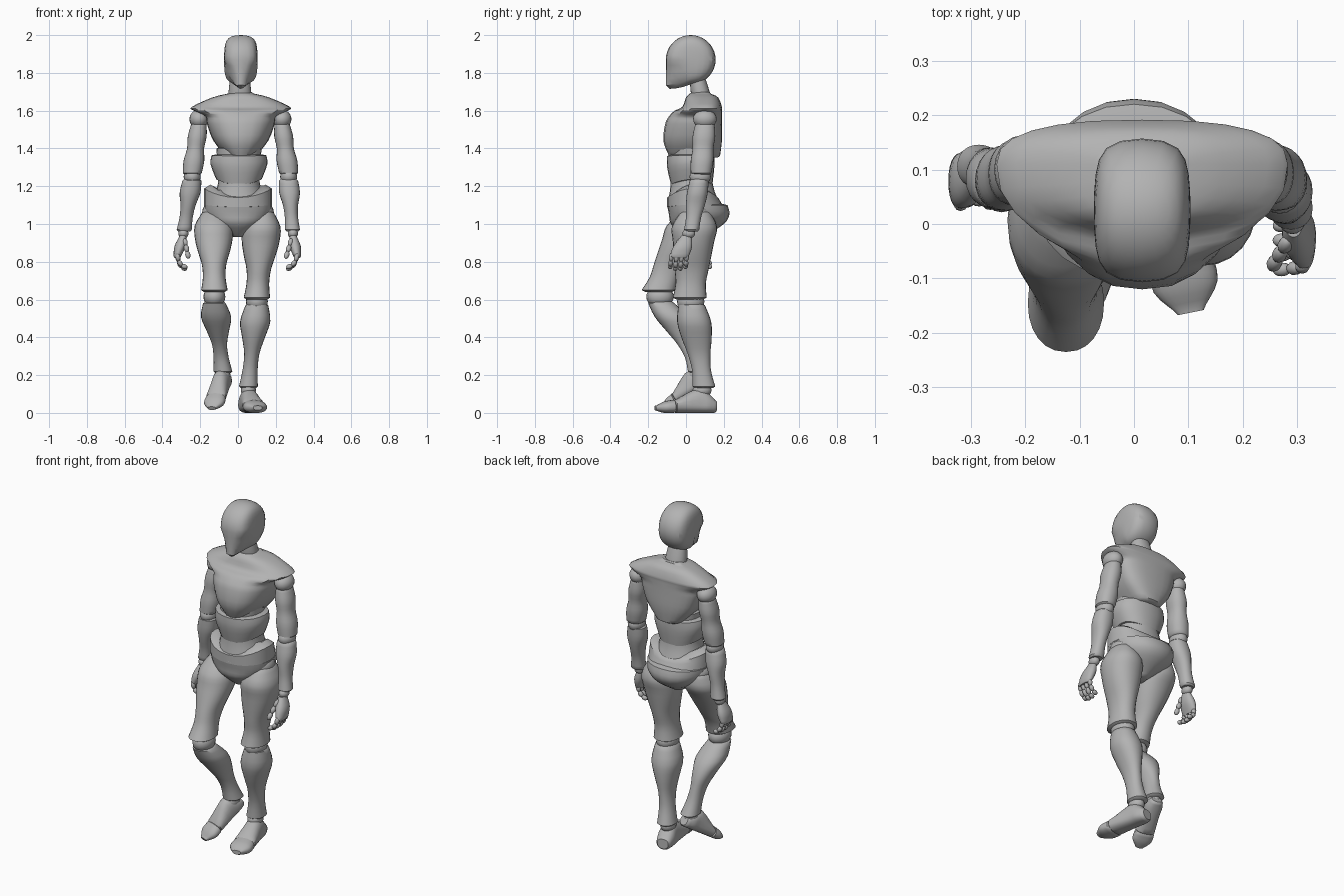
import bpy
import bmesh
from math import cos, sin, tanh, hypot, pi, radians, copysign
from mathutils import Vector, Matrix

default_cube = bpy.data.objects.get("Cube")
if default_cube:
    bpy.data.objects.remove(default_cube, do_unlink=True)

# One plain grey for the whole figure
shade = (0.45, 0.45, 0.45, 1)
grey = bpy.data.materials.new("matte_grey")
grey.use_nodes = True
grey.diffuse_color = shade
grey.node_tree.nodes["Principled BSDF"].inputs["Base Color"].default_value = shade


def finish(name, bm, crease_angle=42):
    """Turn a bmesh into a named, smooth-shaded object."""
    bmesh.ops.recalc_face_normals(bm, faces=bm.faces)
    mesh = bpy.data.meshes.new(name)
    bm.to_mesh(mesh)
    bm.free()
    mesh.materials.append(grey)
    mesh.shade_smooth()
    mesh.set_sharp_from_angle(angle=radians(crease_angle))
    obj = bpy.data.objects.new(name, mesh)
    bpy.context.collection.objects.link(obj)


def refine(rows, steps=3):
    """Insert smoothly curved in-between cross-sections."""
    rows = [Vector(row) for row in rows]
    last = len(rows) - 1
    result = []
    for index in range(last):
        start, end = rows[index], rows[index + 1]
        leave = (end - rows[max(index - 1, 0)]) / 2
        arrive = (rows[min(index + 2, last)] - start) / 2
        for step in range(steps):
            t = step / steps
            ease = t * t * (3 - 2 * t)
            result.append(start.lerp(end, ease) + leave * (t * (1 - t) ** 2)
                          - arrive * (t * t * (1 - t)))
    return result + [rows[last]]


def softened_rim(edge, neighbour):
    """A slightly smaller ring just beyond the end of a part."""
    height, x, y, *radii = edge
    height += copysign(0.009, height - neighbour[0])
    return (height, x, y, *[radius * 0.8 for radius in radii])


def skin(name, rows, square=0.92, dip=0, frame=None, sides=24):
    """Skin rings of (height, x, y, half width, front depth, back depth).

    The first ring rises by dip at its sides; the rise fades to the last ring."""
    rings = refine(rows)
    rings = [softened_rim(rings[0], rings[1]), *rings, softened_rim(rings[-1], rings[-2])]
    bm = bmesh.new()
    loops = []
    for order, (height, x, y, width, front, back) in enumerate(rings):
        rise = dip * (1 - order / (len(rings) - 1))
        loop = []
        for corner in range(sides):
            angle = 2 * pi * corner / sides
            c, s = cos(angle), sin(angle)
            depth = back if s > 0 else front
            loop.append(bm.verts.new((x + copysign(abs(c) ** square, c) * width,
                                      y + copysign(abs(s) ** square, s) * depth,
                                      height + rise * c * c)))
        loops.append(loop)
    for low, high in zip(loops, loops[1:]):
        for corner in range(sides):
            previous = corner - 1
            bm.faces.new((low[previous], low[corner], high[corner], high[previous]))
    bm.faces.new(loops[0])
    bm.faces.new(loops[-1])
    if frame:
        bm.transform(frame)
    finish(name, bm)


def body(name, x, y, profile, **options):
    """A part round one axis; profile holds (height, half width, front, back)."""
    skin(name, [(height, x, y, *radii) for height, *radii in profile], **options)


def limb(name, start, end, profile, bow=0):
    """A limb between two points; profile holds evenly spaced (half width, depth)."""
    rows = []
    for index, (width, depth) in enumerate(profile):
        t = index / (len(profile) - 1)
        x, y, z = Vector(start).lerp(Vector(end), t)
        rows.append((z, x, y + bow * sin(pi * t), width, depth, depth))
    skin(name, rows)


def joint(name, above, below, radius):
    """A ball, deeper than wide, halfway between two limb ends."""
    centre = (Vector(above) + Vector(below)) / 2
    place = Matrix.Translation(centre) @ Matrix.Diagonal((radius, radius * 1.25, radius, 1))
    bm = bmesh.new()
    bmesh.ops.create_uvsphere(bm, u_segments=20, v_segments=12, radius=1, matrix=place)
    finish(name, bm)


def bones(name, points, radius):
    """A chain of rounded finger bones through the points."""
    bm = bmesh.new()
    for start, end in zip(points, points[1:]):
        start, end = Vector(start), Vector(end)
        along = end - start
        turn = along.to_track_quat('Z', 'Y').to_matrix().to_4x4()
        size = Matrix.Diagonal((radius, radius, along.length * 0.6, 1))
        place = Matrix.Translation((start + end) / 2) @ turn @ size
        bmesh.ops.create_uvsphere(bm, u_segments=10, v_segments=8, radius=1, matrix=place)
    finish(name, bm)


# Head: a round skull with flattened sides and a square, wedge-shaped jaw
head = bmesh.new()
bmesh.ops.create_uvsphere(head, u_segments=24, v_segments=18, radius=1)
for vert in head.verts:
    across, depth, height = vert.co
    jaw, stretch = 0, 1
    if depth < 0 and height < 0:
        jaw = 2 * depth * height
        stretch = hypot(depth, height) / max(-depth, -height)
    vert.co = (0.015 + 0.095 * tanh(1.7 * across) * (1 - 0.7 * jaw),
               0.025 + 0.132 * depth * stretch,
               1.87 + 0.13 * height * stretch - 0.025 * jaw)
finish("head", head, crease_angle=30)

# Neck and trunk
limb("neck", (.01, .09, 1.62), (.01, .06, 1.78), [(.06, .05), (.06, .05), (.05, .04)])
body("chest", .015, .11, [
    (1.69, .07, .09, .02), (1.67, .15, .11, .06), (1.62, .26, .13, .08), (1.6, .25, .17, .08),
    (1.57, .19, .2, .08), (1.53, .18, .22, .08), (1.44, .145, .23, .08), (1.36, .08, .2, .07)],
     square=0.8)
body("abdomen", .005, .04, [(1.21, .12, .12, .1), (1.3, .15, .14, .11), (1.36, .145, .14, .11)],
     dip=0.03)
body("waist", .005, .04, [(1.4, .12, .12, .1), (1.22, .11, .12, .1), (1.1, .15, .14, .14)])
body("hip_band", 0, .04, [(1.14, .18, .14, .13), (1.09, .18, .14, .16)], dip=0.06)
body("pelvis", 0, .04, [(1.1, .18, .14, .18), (1.05, .17, .13, .19), (1, .13, .12, .16),
                        (.94, .04, .06, .07)])

# Legs: the left stands straight, the right bends with its heel lifted
thigh_profile = [(.06, .08), (.1, .12), (.1, .11), (.085, .1), (.065, .09), (.06, .08),
                 (.07, .09)]
shin_profile = [(.06, .07), (.08, .09), (.06, .08), (.04, .06), (.04, .05), (.05, .06)]
sole_profile = [(.01, .04, .04, .03), (.05, .05, .04, .07), (.1, .05, .04, .09),
                (.22, .06, .04, .03)]
toe_profile = [(.23, .06, .03, .04), (.28, .06, .03, .03), (.32, .03, .02, .01)]
left_leg = dict(hip=(.13, .05, 1.06), knee=(.1, .02, .61), shin=(.1, .03, .57),
                ankle=(.055, .095, .14), bow=0,
                heel=(.04, .16, 0), forward=(.2, -1, 0), size=1)
right_leg = dict(hip=(-.13, .05, 1.06), knee=(-.125, -.145, .65), shin=(-.125, -.13, .58),
                 ankle=(-.08, .07, .22), bow=.025,
                 heel=(-.06, .13, .16), forward=(-.25, -.8, -.52), size=.9)

for side, leg in (("left", left_leg), ("right", right_leg)):
    limb(side + "_thigh", leg["hip"], leg["knee"], thigh_profile)
    limb(side + "_shin", leg["shin"], leg["ankle"], shin_profile, bow=leg["bow"])
    joint(side + "_hip_joint", leg["hip"], leg["hip"], .06)
    joint(side + "_knee", leg["knee"], leg["shin"], .058)
    joint(side + "_ankle", leg["ankle"], Vector(leg["ankle"]) - Vector((0, .02, .04)), .04)
    # Foot pieces run from the heel towards the toes
    forward = Vector(leg["forward"]).normalized()
    across = Vector((0, 0, 1)).cross(forward).normalized()
    upward = forward.cross(across)
    turn = Matrix((across, upward, forward)).transposed().to_4x4()
    frame = Matrix.Translation(leg["heel"]) @ turn @ Matrix.Scale(leg["size"], 4)
    body(side + "_foot", 0, .04, sole_profile, frame=frame, square=0.85)
    body(side + "_toes", 0, .03, toe_profile, frame=frame, square=0.85)

# Arms: mirrored, the left hanging and the right swung back and outwards
upper_arm_profile = [(.04, .05), (.05, .06), (.045, .055), (.055, .06), (.05, .055)]
forearm_profile = [(.05, .05), (.055, .055), (.04, .05), (.035, .04), (.04, .04)]
palm_profile = [(.02, .03), (.03, .05), (.02, .05)]

for side, mirror, swing in (("left", 1, 0), ("right", -1, .27)):

    def spot(x, y, z):
        """Mirror a point and swing it further the more it hangs below the elbow."""
        hang = swing * max(0, 1.25 - z)
        return (.013 + mirror * (x + .3 * hang), y + hang, z)

    shoulder, elbow = spot(.22, .1, 1.53), spot(.255, .08, 1.27)
    forearm, wrist = spot(.255, .07, 1.23), spot(.275, .03, .97)
    hand, knuckles = spot(.28, 0, .93), spot(.3, -.035, .83)
    limb(side + "_upper_arm", shoulder, elbow, upper_arm_profile)
    limb(side + "_forearm", forearm, wrist, forearm_profile)
    limb(side + "_palm", hand, knuckles, palm_profile)
    joint(side + "_shoulder", shoulder, spot(.22, .1, 1.58), .05)
    joint(side + "_elbow", elbow, forearm, .045)
    joint(side + "_wrist", wrist, hand, .027)

    # Fingers curl inwards along a quarter arc
    for order, finger in enumerate(("index", "middle", "ring", "little")):
        reach = .08 if finger in ("middle", "ring") else .07
        row = -.077 + .027 * order
        bends = [pi / 6 * knuckle for knuckle in range(4)]
        bones(f"{side}_{finger}_finger",
              [spot(.3 - .055 * (1 - cos(bend)), row - .005 * bend, .84 - reach * sin(bend))
               for bend in bends], .013)
    thumb_root, thumb_tip = Vector(spot(.27, -.03, .92)), Vector(spot(.24, -.08, .82))
    bones(side + "_thumb", [thumb_root.lerp(thumb_tip, part / 3) for part in range(4)], .014)
